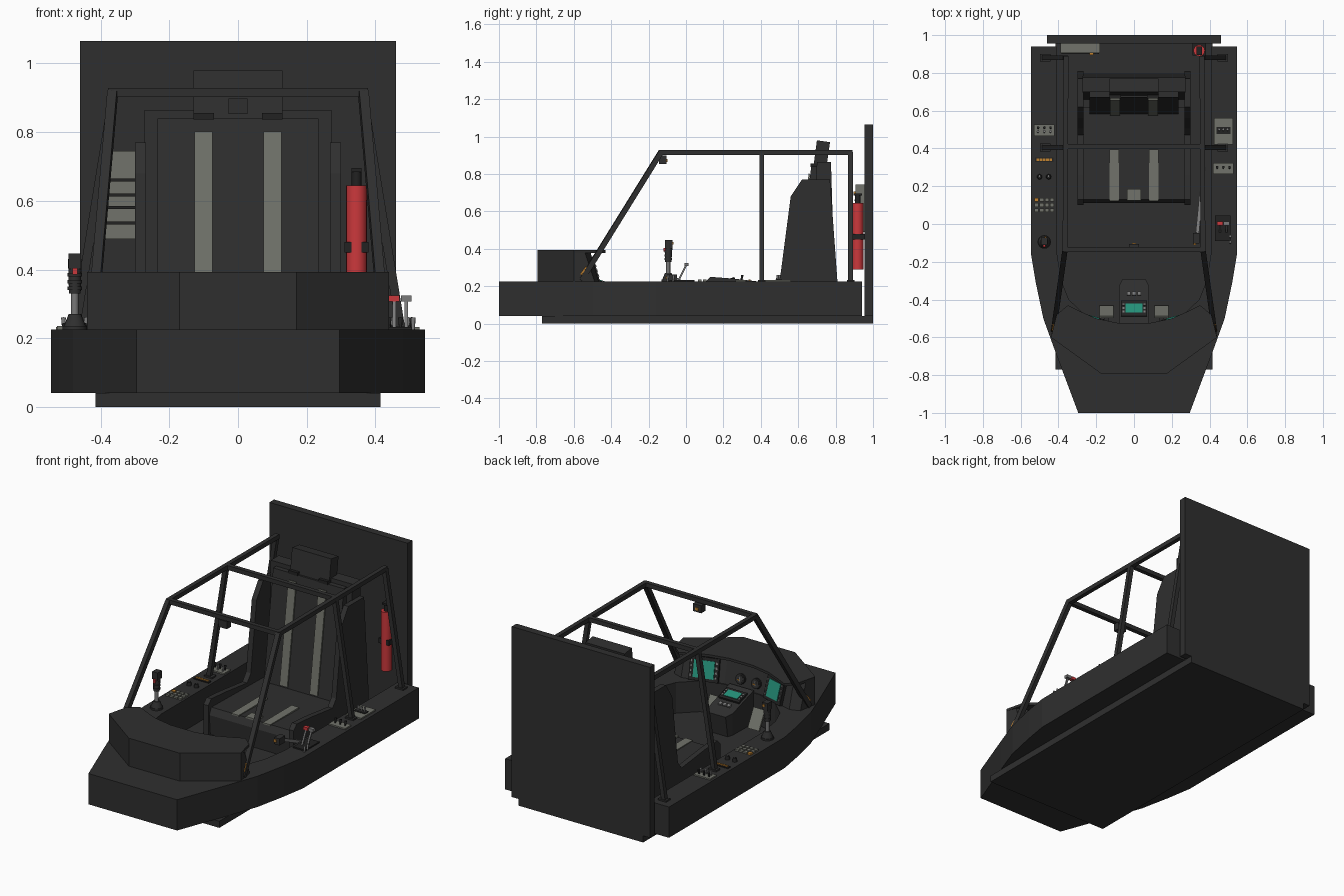
import bpy, bmesh, math
from mathutils import Vector, Matrix

if "Cube" in bpy.data.objects:
    bpy.data.objects.remove(bpy.data.objects["Cube"])


def mat(name, r, g, b):
    m = bpy.data.materials.new(name)
    m.diffuse_color = (r, g, b, 1)
    m.use_nodes = True
    m.node_tree.nodes["Principled BSDF"].inputs["Base Color"].default_value = m.diffuse_color
    return m


DARK = mat("charcoal", .028, .028, .028)
BLACK = mat("black", .016, .016, .016)
GREY = mat("warm grey", .165, .17, .145)
STEEL = mat("steel grey", .19, .19, .19)
TEAL = mat("screen teal", .018, .28, .19)
RED = mat("red", .6, .04, .045)
ORANGE = mat("orange", .55, .23, .03)


def finish(name, bm, m):
    bmesh.ops.recalc_face_normals(bm, faces=bm.faces)
    me = bpy.data.meshes.new(name)
    bm.to_mesh(me)
    bm.free()
    me.materials.append(m)
    o = bpy.data.objects.new(name, me)
    bpy.context.collection.objects.link(o)
    return o


def box(name, size, loc, m=DARK, M=None):
    """Box of given size, offset by loc, inside the optional frame M."""
    bm = bmesh.new()
    bmesh.ops.create_cube(bm, size=1, matrix=Matrix.Translation(loc) @ Matrix.Diagonal((*size, 1)))
    if M:
        bm.transform(M)
    return finish(name, bm, m)


def loft(name, ring_a, ring_b, m=DARK):
    bm = bmesh.new()
    a = [bm.verts.new(p) for p in ring_a]
    b = [bm.verts.new(p) for p in ring_b]
    bm.faces.new(a)
    bm.faces.new(b)
    for i in range(len(a)):
        j = (i + 1) % len(a)
        bm.faces.new((a[i], a[j], b[j], b[i]))
    return finish(name, bm, m)


def slab(name, pts, z0, z1, m=DARK):
    return loft(name, [(x, y, z0) for x, y in pts], [(x, y, z1) for x, y in pts], m)


def side_prism(name, pts, x0, x1, m=DARK):
    return loft(name, [(x0, y, z) for y, z in pts], [(x1, y, z) for y, z in pts], m)


def span(p, q):
    p, q = Vector(p), Vector(q)
    d = q - p
    return Matrix.Translation((p + q) / 2) @ d.to_track_quat('Z', 'Y').to_matrix().to_4x4(), d.length


def bar(name, p, q, w=.026, m=DARK):
    M, n = span(p, q)
    return box(name, (w, w, n), (0, 0, 0), m, M)


def rod(name, p, q, r, r2=None, m=DARK, seg=16):
    M, n = span(p, q)
    bm = bmesh.new()
    bmesh.ops.create_cone(bm, cap_ends=True, segments=seg, radius1=r, radius2=r if r2 is None else r2,
                          depth=n, matrix=M)
    for f in bm.faces:
        f.smooth = len(f.verts) == 4
    return finish(name, bm, m)


def mirrored(half):
    return half + [(-x, y) for x, y in reversed(half)]


# Hull: floor, rear wall and U-shaped console tub
box("floor", (.83, 1.73, .04), (0, .095, .02))
box("rear_wall", (.92, .045, 1.025), (0, .9775, .5525))
box("wall_foot", (.83, .045, .04), (0, .9775, .02))
outer = [(.545, .94), (.545, -.16), (.52, -.31), (.48, -.5), (.415, -.68), (.295, -1)]
inner = [(.41, .94), (.41, -.14), (.385, -.3), (.345, -.4), (.25, -.49), (.12, -.53)]
slab("console_tub", mirrored(outer) + [(-x, y) for x, y in inner] + inner[::-1], .04, .225)

# Dashboard hood with overhanging lid
front = [(.44, -.6), (.17, -.795)]
low = [(.12, -.53), (.25, -.49), (.36, -.46), (.42, -.48)]
top = [(.12, -.57), (.25, -.54), (.36, -.51), (.42, -.54)]
loft("dash_body", [(x, y, .2) for x, y in mirrored(low + front)],
     [(x, y, .38) for x, y in mirrored(top + front)])
slab("dash_lid", mirrored([(.08, -.525), (.2, -.5), (.29, -.46), (.35, -.43), (.41, -.48)] + front), .378, .393)

# Dashboard screens and dials, in frames facing the seat
for s, w, tag in ((1, .12, "right"), (-1, .095, "left")):
    M = (Matrix.Translation((s * .235, -.512, .292)) @ Matrix.Rotation(s * math.radians(16), 4, 'Z')
         @ Matrix.Rotation(math.radians(16), 4, 'X'))
    box(tag + "_screen_bezel", (w + .05, .02, .135), (0, 0, 0), BLACK, M)
    box(tag + "_screen", (w, .006, .1), (0, .012, 0), TEAL, M)
    for k in (-1, 1):
        for i in range(4):
            box(tag + "_screen_key", (.01, .008, .012), (k * (w / 2 + .013), .012, -.04 + i * .027), STEEL, M)
for x in (.015, -.09):
    rod("dial_rim", (x, -.56, .275), (x, -.533, .283), .03, m=BLACK)
    rod("dial_face", (x, -.54, .282), (x, -.531, .284), .022, m=DARK)
    box("dial_needle", (.006, .004, .03), (x, -.53, .284), STEEL)
    box("dial_mark", (.015, .004, .006), (x + .008, -.529, .278), ORANGE)

# Centre pedestal with small screen
loft("pedestal", [(x, y, .04) for x, y in mirrored([(.06, -.31), (.07, -.34), (.075, -.54)])],
     [(x, y, z) for x, y, z in ((.06, -.29, .165), (.08, -.33, .177), (.08, -.53, .24),
                                (-.08, -.53, .24), (-.08, -.33, .177), (-.06, -.29, .165))])
P = Matrix.Translation((0, -.41, .205)) @ Matrix.Rotation(math.atan(-.315), 4, 'X')
box("pedestal_bezel", (.135, .085, .012), (0, -.04, .003), BLACK, P)
box("pedestal_screen", (.09, .05, .006), (0, -.04, .01), TEAL, P)
for i in (-1, 0, 1):
    box("pedestal_key", (.02, .02, .01), (i * .028, .042, .004), STEEL, P)
    for s in (-1, 1):
        box("pedestal_side_key", (.01, .01, .006), (s * .056, -.04 + i * .02, .01), STEEL, P)

# Pedals
for s in (-1, 1):
    bar("pedal_arm", (s * .145, -.53, .1), (s * .145, -.47, .11), .02)
    box("pedal", (.075, .012, .12), (0, 0, 0), GREY,
        Matrix.Translation((s * .145, -.465, .11)) @ Matrix.Rotation(math.radians(28), 4, 'X'))

# Seat
side_prism("seat_pan", [(.12, .04), (.11, .16), (.13, .2), (.62, .19), (.62, .04)], -.27, .27)
side_prism("seat_back_cushion", [(.58, .18), (.67, .84), (.74, .84), (.72, .18)], -.235, .235)
side_prism("seat_back_shell", [(.66, .04), (.7, .865), (.775, .865), (.8, .04)], -.272, .272)
wing = [(.1, .04), (.1, .22), (.13, .25), (.26, .24), (.47, .215), (.505, .26), (.56, .68),
        (.62, .77), (.77, .77), (.81, .22), (.81, .04)]
for s in (-1, 1):
    side_prism("seat_wing", wing, s * .268, s * .3)
    side_prism("back_strap", [(.582, .2), (.664, .8), (.656, .802), (.574, .2)], s * .1 - .026, s * .1 + .026, GREY)
    box("pan_strap", (.05, .275, .008), (s * .105, .258, .2), GREY)
    box("strap_loop", (.06, .05, .02), (s * .1, .69, .846), BLACK)
box("crotch_strap", (.075, .06, .01), (0, .155, .203), GREY)
side_prism("headrest", [(.68, .83), (.7, .98), (.77, .97), (.75, .83)], -.13, .13)
side_prism("headrest_mount", [(.73, .76), (.745, .86), (.77, .86), (.76, .76)], -.2, .2)

# Roll cage
Z = .915
for s in (-1, 1):
    bar("cage_front_tube", (s * .425, -.56, .23), (s * .365, -.135, Z), .028)
    bar("cage_top_rail", (s * .365, -.145, Z), (s * .36, .89, Z))
    for y in (.405, .88):
        bar("cage_post", (s * .475, y, .22), (s * .362, y, Z))
        box("cage_foot", (.055, .04, .012), (s * .47, y, .228))
    bar("cage_lamp", (s * .418, -.555, .255), (s * .412, -.525, .295), .034, ORANGE)
for y in (-.135, .41):
    bar("cage_cross_bar", (-.37, y, Z), (.37, y, Z))
box("cage_camera", (.055, .04, .045), (0, -.125, .875))
box("camera_lens", (.02, .006, .015), (0, -.103, .872), ORANGE)

# Fire extinguisher on the rear wall
ex = (.345, .918)
rod("extinguisher", (*ex, .29), (*ex, .645), .03, m=RED, seg=20)
rod("extinguisher_neck", (*ex, .645), (*ex, .685), .014, m=BLACK)
box("extinguisher_handle", (.03, .045, .012), (*ex, .69), BLACK)
box("extinguisher_clamp", (.07, .065, .03), (.345, .925, .465), BLACK)

# Wall equipment box with dark slots
box("wall_box", (.21, .05, .255), (-.285, .93, .617), GREY)
for z in (.66, .617, .58, .535):
    box("wall_box_slot", (.2, .008, .009), (-.285, .904, z), BLACK)
box("wall_box_lamp", (.02, .012, .015), (-.225, .902, .7), ORANGE)

# Left stick
sx, sy = -.475, -.095
rod("stick_base", (sx, sy, .225), (sx, sy, .235), .036)
rod("stick_boot", (sx, sy, .235), (sx, sy, .27), .032, .018)
rod("stick_shaft", (sx, sy, .265), (sx, sy, .34), .011, m=STEEL)
rod("stick_grip", (sx, sy, .33), (sx, sy + .004, .43), .017, .02)
for z in (.345, .365, .385):
    rod("stick_ring", (sx, sy, z - .005), (sx, sy, z + .005), .021)
box("stick_head", (.036, .04, .045), (sx, sy + .004, .424))
box("stick_trigger", (.015, .012, .02), (sx, sy - .02, .395), RED)
box("stick_button", (.012, .01, .012), (sx + .006, sy + .024, .43), ORANGE)

# Right throttle levers
box("throttle_plate", (.08, .135, .01), (.47, -.022, .228), BLACK)
for x, m in ((.455, RED), (.49, STEEL)):
    bar("throttle_lever", (x, -.04, .23), (x, 0, .31), .01, STEEL)
    box("throttle_handle", (.03, .022, .018), (x, .002, .316), m)

# Inner lever beside the seat
bar("inner_lever_shaft", (.37, .3, .08), (.335, -.05, .235), .018, STEEL)
box("inner_lever_head", (.035, .055, .04), (.33, -.075, .242))
box("inner_lever_button", (.015, .01, .015), (.322, -.105, .245), ORANGE)

# Left console panels
C = .225


def switches(name, x, y, n, step, m=STEEL):
    for i in range(n):
        px = x + (i - (n - 1) / 2) * step
        rod(name, (px, y, C), (px, y + .006, C + .035), .004, .007, m, 8)


box("left_switch_plate", (.11, .062, .01), (-.475, .497, C + .003), GREY)
switches("left_switch", -.475, .505, 3, .033, BLACK)
switches("left_toggle", -.475, .485, 3, .033)
box("light_strip_plate", (.1, .025, .008), (-.475, .34, C + .002), BLACK)
for i in range(5):
    box("light_strip_lamp", (.014, .012, .006), (-.509 + i * .017, .34, C + .008), ORANGE)
for x in (-.5, -.452):
    rod("knob", (x, .25, C), (x, .25, C + .02), .014, .011, BLACK)
    box("knob_mark", (.004, .012, .004), (x, .254, C + .021), STEEL)
for i in range(4):
    for j in range(3):
        box("keypad_key", (.022, .02, .012), (-.516 + i * .0275, .073 + j * .0275, C + .004),
            ORANGE if (i, j) == (0, 2) else GREY)

# Right console panels
box("right_main_plate", (.1, .14, .01), (.473, .492, C + .003), GREY)
box("right_switch_strip", (.075, .035, .008), (.473, .495, C + .008), BLACK)
switches("right_switch", .473, .495, 3, .022)
box("right_small_plate", (.11, .058, .01), (.473, .293, C + .003), GREY)
switches("right_toggle", .473, .295, 3, .033, BLACK)
for y in (-.22, -.19):
    rod("front_toggle", (.51, y + .12, C), (.51, y + .125, C + .035), .005, .007, STEEL, 8)
